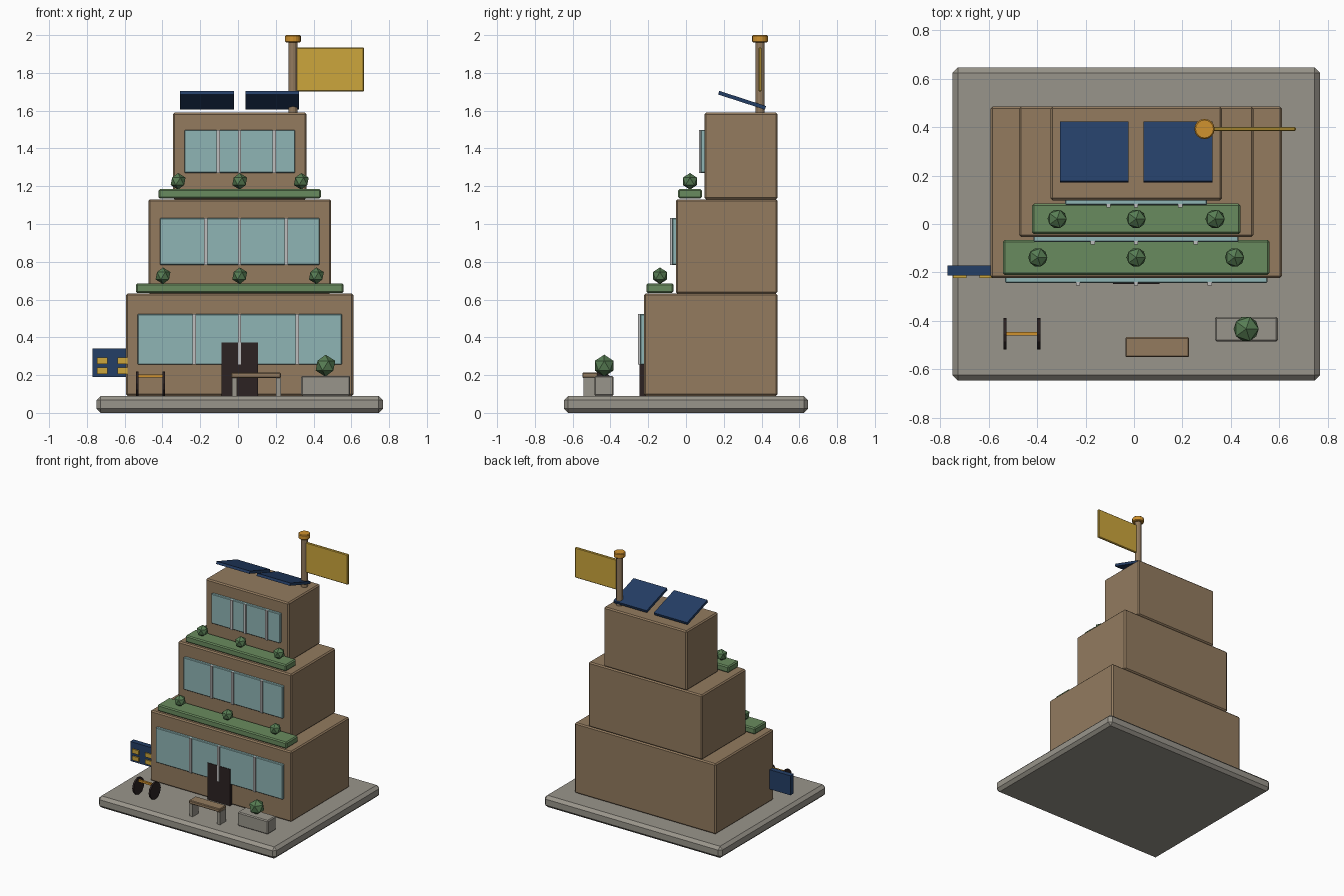
import bpy, math

if "Cube" in bpy.data.objects:
    bpy.data.objects.remove(bpy.data.objects["Cube"])


def mat(name, r, g, b):
    def lin(c):
        c /= 255
        return c / 12.92 if c < 0.04045 else ((c + 0.055) / 1.055) ** 2.4
    m = bpy.data.materials.new(name)
    m.diffuse_color = (lin(r), lin(g), lin(b), 1)
    m.use_nodes = True
    m.node_tree.nodes["Principled BSDF"].inputs["Base Color"].default_value = m.diffuse_color
    return m


BROWN = mat("brown_wall", 147, 123, 95)
STONE = mat("grey_stone", 153, 149, 139)
GREEN = mat("terrace_green", 105, 139, 94)
LEAF = mat("leaf_green", 88, 126, 84)
GLASS = mat("pale_glass", 143, 181, 181)
FRAME = mat("light_frame", 190, 190, 190)
DARK = mat("dark_door", 44, 34, 34)
NAVY = mat("navy_panel", 36, 62, 102)
YELLOW = mat("flag_yellow", 204, 166, 60)
ORANGE = mat("cap_orange", 208, 146, 46)


def finish(name, m, bevel=0):
    o = bpy.context.object
    o.name = name
    o.data.materials.append(m)
    if bevel:
        b = o.modifiers.new("bevel", 'BEVEL')
        b.width = bevel
        b.segments = 1
    return o


def box(name, x0, x1, y0, y1, z0, z1, m, bevel=0):
    bpy.ops.mesh.primitive_cube_add(
        size=1, location=((x0 + x1) / 2, (y0 + y1) / 2, (z0 + z1) / 2))
    o = bpy.context.object
    o.scale = (x1 - x0, y1 - y0, z1 - z0)
    bpy.ops.object.transform_apply(location=False, rotation=False, scale=True)
    return finish(name, m, bevel)


def cyl(name, loc, r, depth, m, sides=12, rot=(0, 0, 0), bevel=0):
    bpy.ops.mesh.primitive_cylinder_add(
        vertices=sides, radius=r, depth=depth, location=loc, rotation=rot)
    return finish(name, m, bevel)


def bush(name, x, y, z, r):
    bpy.ops.mesh.primitive_ico_sphere_add(subdivisions=1, radius=r, location=(x, y, z))
    return finish(name, LEAF)


CX = 0.009  # building centre line

# Plaza slab
box("plaza_base", -0.749, 0.767, -0.646, 0.646, 0, 0.09, STONE, 0.022)

# Stepped storeys: half width, front y, z range, window half width and z range, mullion x
storeys = [
    (0.602, -0.223, 0.09, 0.632, 0.541, 0.255, 0.523, (-0.231, 0.008, 0.313)),
    (0.484, -0.054, 0.632, 1.131, 0.423, 0.783, 1.031, (-0.171, 0.008, 0.255)),
    (0.354, 0.098, 1.131, 1.59, 0.293, 1.27, 1.498, (-0.105, 0.008, 0.191)),
]
for i, (w, y, z0, z1, gw, g0, g1, bars) in enumerate(storeys, 1):
    box(f"storey_{i}", CX - w, CX + w, y, 0.485, z0, z1, BROWN, 0.009)
    box(f"window_{i}", CX - gw, CX + gw, y - 0.02, y + 0.01, g0, g1, GLASS, 0.004)
    for j, x in enumerate(bars):
        box(f"mullion_{i}_{j}", x - 0.009, x + 0.009, y - 0.03, y - 0.01, g0, g1, FRAME)

# Planted terraces: half width, y range, z, bush spacing
terraces = [(0.55, -0.21, -0.066, 0.635, 0.406), (0.43, -0.042, 0.084, 1.135, 0.326)]
for i, (w, y0, y1, z, gap) in enumerate(terraces, 1):
    box(f"terrace_{i}", CX - w, CX + w, y0, y1, z, z + 0.05, GREEN, 0.008)
    for j in (-1, 0, 1):
        bush(f"terrace_bush_{i}_{j + 1}", CX + j * gap, (y0 + y1) / 2, z + 0.091, 0.044)

# Front door
box("front_door", -0.087, 0.105, -0.247, -0.215, 0.09, 0.372, DARK)

# Side sign with small plates
box("sign_board", -0.77, -0.58, -0.212, -0.172, 0.19, 0.34, NAVY)
for i, x in enumerate((-0.747, -0.637)):
    for j, z in enumerate((0.207, 0.26)):
        box(f"sign_plate_{i}_{j}", x, x + 0.055, -0.222, -0.2125, z, z + 0.032, YELLOW)

# Bicycle-like rack
for i, x in enumerate((-0.533, -0.393)):
    cyl(f"rack_wheel_{i}", (x, -0.453, 0.155), 0.065, 0.013, DARK, 12, (0, math.pi / 2, 0))
box("rack_bar", -0.535, -0.391, -0.461, -0.445, 0.188, 0.204, ORANGE)

# Bench
box("bench_seat", -0.036, 0.228, -0.549, -0.467, 0.186, 0.213, BROWN, 0.005)
for i, x in enumerate((-0.033, 0.2)):
    box(f"bench_leg_{i}", x, x + 0.027, -0.543, -0.473, 0.088, 0.187, STONE)

# Planter
box("planter", 0.334, 0.594, -0.485, -0.383, 0.09, 0.196, STONE, 0.007)
bush("planter_bush", 0.463, -0.433, 0.25, 0.058)

# Tilted roof panels
for i, x in enumerate((-0.164, 0.181)):
    o = box(f"solar_panel_{i}", x - 0.142, x + 0.142, 0.167, 0.427, 1.645, 1.665, NAVY)
    o.rotation_euler.x = math.radians(-18)

# Flag
cyl("flag_pole", (0.291, 0.392, 1.775), 0.024, 0.39, BROWN, 12)
cyl("pole_cap", (0.291, 0.392, 1.981), 0.042, 0.038, ORANGE, 16, bevel=0.005)
box("flag", 0.305, 0.668, 0.383, 0.401, 1.702, 1.935, YELLOW, 0.005)
